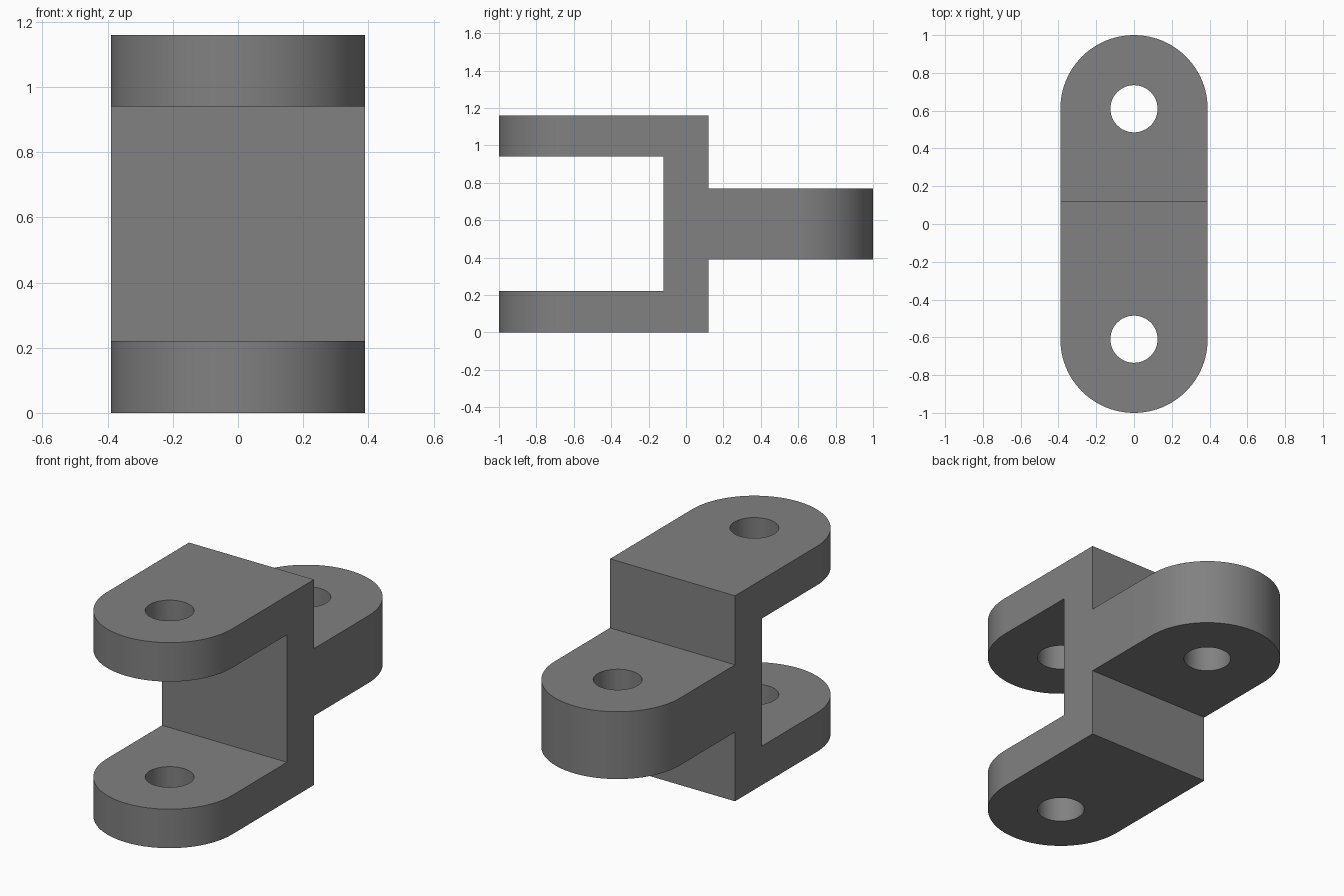
import bpy, math
import bmesh
from mathutils import Vector

if "Cube" in bpy.data.objects:
    bpy.data.objects.remove(bpy.data.objects["Cube"])

R, HOLE, CY = 0.39, 0.125, 0.61   # lug radius, hole radius, hole offset in y
WEB = 0.12                        # half thickness of the upright web
H = 1.16                          # total height


def prism(name, points, direction):
    """Extrude a closed outline along a direction."""
    bm = bmesh.new()
    face = bm.faces.new([bm.verts.new(p) for p in points])
    res = bmesh.ops.extrude_face_region(bm, geom=[face])
    verts = [v for v in res["geom"] if isinstance(v, bmesh.types.BMVert)]
    bmesh.ops.translate(bm, verts=verts, vec=Vector(direction))
    bmesh.ops.recalc_face_normals(bm, faces=bm.faces)
    mesh = bpy.data.meshes.new(name)
    bm.to_mesh(mesh)
    bm.free()
    obj = bpy.data.objects.new(name, mesh)
    bpy.context.collection.objects.link(obj)
    return obj


def arc(cy, r, start, end, n):
    angles = [start + (end - start) * i / n for i in range(n + 1)]
    return [(r * math.cos(a), cy + r * math.sin(a), -0.2) for a in angles]


# Side outline: fork at the front, tongue at the back (over-long, trimmed below)
E = 1.2
side = [(-E, 0), (WEB, 0), (WEB, 0.39), (E, 0.39), (E, 0.77), (WEB, 0.77),
        (WEB, H), (-E, H), (-E, 0.94), (-WEB, 0.94), (-WEB, 0.22), (-E, 0.22)]
bracket = prism("clevis_link", [(-0.6, y, z) for y, z in side], (1.2, 0, 0))

# Rounded plan outline that trims the profile
plan = arc(CY, R, 0, math.pi, 48) + arc(-CY, R, math.pi, 2 * math.pi, 48)
trim = prism("plan_trim", plan, (0, 0, 1.6))

# Pin holes
holes = [prism("pin_hole_cutter", arc(s * CY, HOLE, 0, 2 * math.pi, 48)[:-1], (0, 0, 1.6))
         for s in (-1, 1)]

for tool, op in [(trim, "INTERSECT")] + [(h, "DIFFERENCE") for h in holes]:
    tool.hide_render = True
    mod = bracket.modifiers.new(tool.name, "BOOLEAN")
    mod.operation, mod.solver, mod.object = op, "EXACT", tool

# Apply the cuts and remove the cutters
bpy.context.view_layer.update()
dg = bpy.context.evaluated_depsgraph_get()
final = bpy.data.meshes.new_from_object(bracket.evaluated_get(dg))
bracket.modifiers.clear()
bracket.data = final
for tool in [trim] + holes:
    bpy.data.objects.remove(tool)

# Single grey colour
grey = bpy.data.materials.new("mid_grey")
grey.diffuse_color = (0.22, 0.22, 0.22, 1)
grey.use_nodes = True
grey.node_tree.nodes["Principled BSDF"].inputs["Base Color"].default_value = grey.diffuse_color
final.materials.clear()
final.materials.append(grey)

# Smooth curved walls, sharp edges kept
bpy.context.view_layer.objects.active = bracket
bracket.select_set(True)
bpy.ops.object.shade_smooth_by_angle(angle=math.radians(30))
